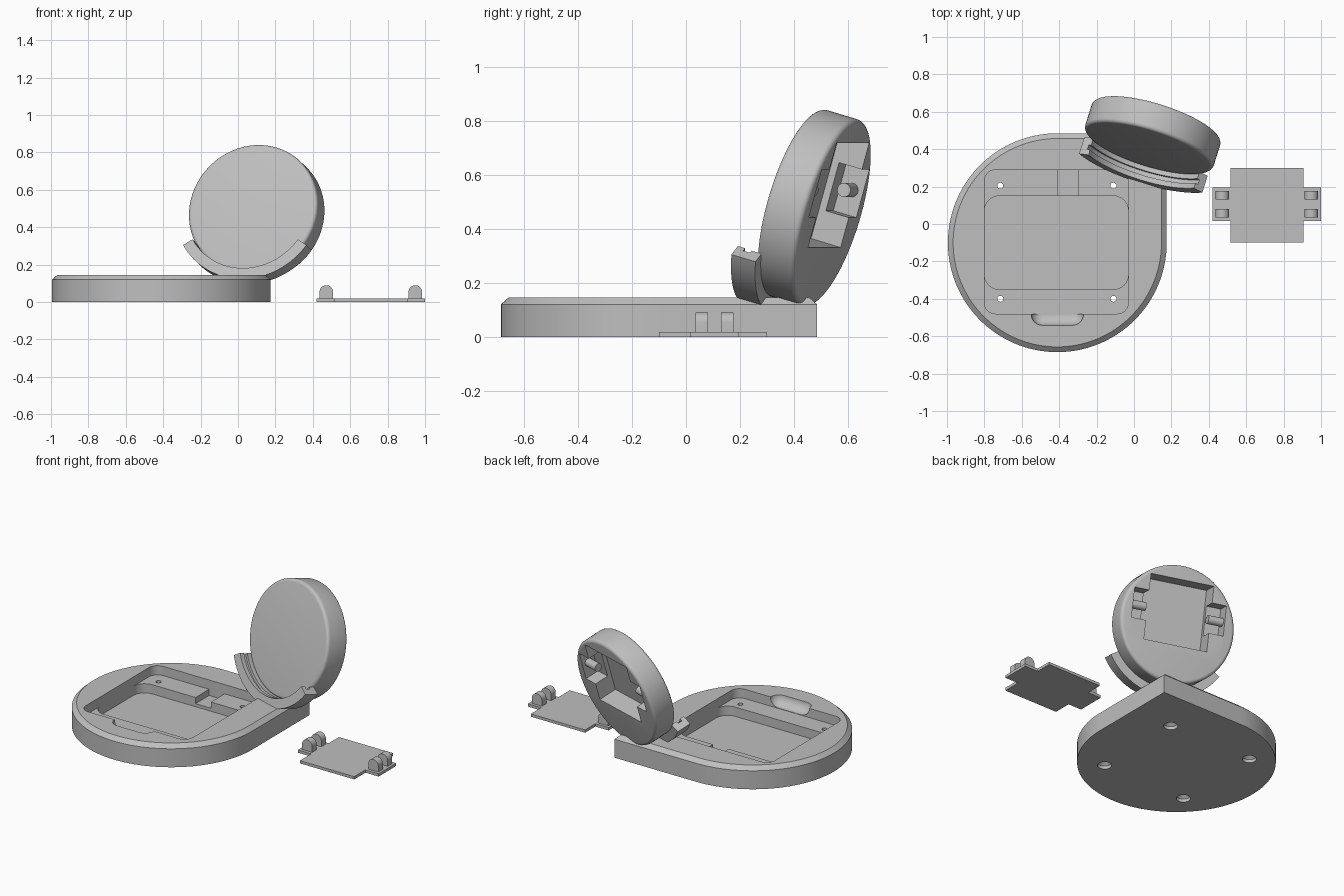
import bpy, bmesh
from math import sin, cos, pi, radians
from mathutils import Vector, Matrix

if "Cube" in bpy.data.objects:
    bpy.data.objects.remove(bpy.data.objects["Cube"])

grey = bpy.data.materials.new("plain_grey")
grey.use_nodes = True
grey.diffuse_color = (0.52, 0.52, 0.52, 1)
grey.node_tree.nodes["Principled BSDF"].inputs["Base Color"].default_value = (0.52, 0.52, 0.52, 1)


def loft(name, rings, matrix=Matrix()):
    """Skin a list of closed rings and cap both ends."""
    bm = bmesh.new()
    loops = [[bm.verts.new(p) for p in ring] for ring in rings]
    n = len(loops[0])
    for a, b in zip(loops, loops[1:]):
        for i in range(n):
            j = (i + 1) % n
            bm.faces.new((a[i], a[j], b[j], b[i]))
    bm.faces.new(loops[0][::-1])
    bm.faces.new(loops[-1])
    bmesh.ops.recalc_face_normals(bm, faces=bm.faces)
    mesh = bpy.data.meshes.new(name)
    bm.to_mesh(mesh)
    bm.free()
    mesh.transform(matrix)
    mesh.materials.append(grey)
    obj = bpy.data.objects.new(name, mesh)
    bpy.context.collection.objects.link(obj)
    return obj


def at_z(outline, z):
    return [Vector((x, y, z)) for x, y in outline]


def prism(name, outline, z0, z1, matrix=Matrix()):
    return loft(name, [at_z(outline, z0), at_z(outline, z1)], matrix)


def circle(r, n=96, cx=0, cy=0):
    return [(cx + r * cos(2 * pi * i / n), cy + r * sin(2 * pi * i / n)) for i in range(n)]


def rect(x0, x1, y0, y1, r=0, n=8):
    if not r:
        return [(x0, y0), (x1, y0), (x1, y1), (x0, y1)]
    corners = [(x1 - r, y1 - r), (x0 + r, y1 - r), (x0 + r, y0 + r), (x1 - r, y0 + r)]
    return [(cx + r * cos(pi / 2 * (k + i / n)), cy + r * sin(pi / 2 * (k + i / n)))
            for k, (cx, cy) in enumerate(corners) for i in range(n + 1)]


def active(obj):
    bpy.ops.object.select_all(action='DESELECT')
    obj.select_set(True)
    bpy.context.view_layer.objects.active = obj


def combine(obj, other, operation='DIFFERENCE'):
    mod = obj.modifiers.new("combine", 'BOOLEAN')
    mod.operation, mod.solver, mod.object = operation, 'EXACT', other
    active(obj)
    bpy.ops.object.modifier_apply(modifier=mod.name)
    bpy.data.objects.remove(other)


def smooth(obj):
    active(obj)
    bpy.ops.object.shade_smooth_by_angle(angle=radians(30))


# Base: teardrop slab, round with one square corner, chamfered on top
BX, BY, BR, TOP = -0.41, -0.10, 0.585, 0.145


def teardrop(r, n=96):
    arc = [(BX + r * cos(pi / 2 + 1.5 * pi * i / n), BY + r * sin(pi / 2 + 1.5 * pi * i / n))
           for i in range(n + 1)]
    return arc + [(BX + r, BY + r)]


base = loft("base", [at_z(teardrop(BR), 0), at_z(teardrop(BR), 0.12),
                     at_z(teardrop(BR - 0.028), TOP)])

# Stepped tray, cable slot and finger notch
LEDGE = 0.085
combine(base, prism("tray_cutter", rect(-0.80, -0.03, -0.48, 0.29, 0.06), LEDGE, 0.3))
combine(base, prism("well_cutter", rect(-0.80, -0.03, -0.35, 0.15, 0.08), 0.025, 0.3))
combine(base, prism("slot_cutter", rect(-0.41, -0.30, 0.05, 0.29), 0.045, 0.3))

R, HALF = 0.06, 0.08
profile = [(-HALF - R * cos(pi / 2 * i / 8), R * sin(pi / 2 * i / 8)) for i in range(1, 9)]
profile += [(-x, r) for x, r in profile[::-1]]
along_x = Matrix.Translation((BX, -0.482, 0.147)) @ Matrix.Rotation(pi / 2, 4, 'Y')
combine(base, loft("notch_cutter", [at_z(circle(r, 32), x) for x, r in profile], along_x))

# Countersunk screw holes
for x in (-0.715, -0.11):
    for y in (-0.40, 0.205):
        combine(base, loft("screw_cutter", [
            at_z(circle(r, 24, x, y), z)
            for r, z in ((0.042, -0.02), (0.042, 0.02), (0.016, 0.04), (0.016, 0.2))]))
smooth(base)

# Leaning round stand: local x right, y up the face, z out of the front
yaw, tilt = radians(17.5), radians(16)
u = Vector((cos(yaw), -sin(yaw), 0))
n = Vector((-sin(yaw) * cos(tilt), -cos(yaw) * cos(tilt), sin(tilt)))
lean = Matrix((u, n.cross(u), n)).transposed().to_4x4()
lean.translation = (0.10, 0.475, 0.477)

RAD, H, F = 0.36, 0.0775, 0.02
rim = [(RAD - F + F * sin(pi / 2 * i / 5), H - F + F * cos(pi / 2 * i / 5)) for i in range(6)]
rings = rim + [(r, -z) for r, z in rim[::-1]]
disc = loft("round_stand", [at_z(circle(r), z) for r, z in rings], lean)

# Rear compartment with a tab recess on each side
combine(disc, prism("compartment_cutter", rect(-0.2, 0.2, -0.13, 0.272), -0.2, 0.042, lean))
combine(disc, prism("recess_cutter", rect(-0.292, 0.292, -0.015, 0.17), -0.2, 0.015, lean))
smooth(disc)

# Catch bar across each recess
for side, label in ((1, "left"), (-1, "right")):
    place = lean @ Matrix.Translation((side * 0.247, 0.078, -0.032)) @ Matrix.Rotation(pi / 2, 4, 'Y')
    smooth(prism(label + "_catch_bar", circle(0.026, 24), -0.05, 0.05, place))

# Curved support lip with a groove along its inside
section = [(0.412, 0.06), (0.412, 0.157), (0.352, 0.157), (0.352, 0.128),
           (0.370, 0.128), (0.370, 0.10), (0.355, 0.10), (0.355, 0.06)]
arc = []
for i in range(41):
    a = radians(-147 + 114 * i / 40)
    arc.append([Vector((r * cos(a), r * sin(a), z)) for r, z in section])
smooth(loft("support_lip", arc, lean))

# Loose cover plate with side tabs
lid = prism("cover_plate", [
    (0.515, -0.10), (0.905, -0.10), (0.905, 0.015), (1.0, 0.015), (1.0, 0.195), (0.905, 0.195),
    (0.905, 0.30), (0.515, 0.30), (0.515, 0.195), (0.42, 0.195), (0.42, 0.015), (0.515, 0.015)],
    0, 0.018)

# Round-topped snap clips standing on the tabs
W = 0.036
arch = [(W * cos(pi * i / 16), 0.054 + W * sin(pi * i / 16)) for i in range(17)]
arch += [(-W, 0.01), (W, 0.01)]
upright = Matrix.Rotation(pi / 2, 4, 'X')
for x, label in ((0.472, "right"), (0.948, "left")):
    for y, end in ((0.058, "front"), (0.153, "rear")):
        place = Matrix.Translation((x, y, 0)) @ upright
        smooth(prism(f"{label}_{end}_clip", arch, -0.023, 0.023, place))
